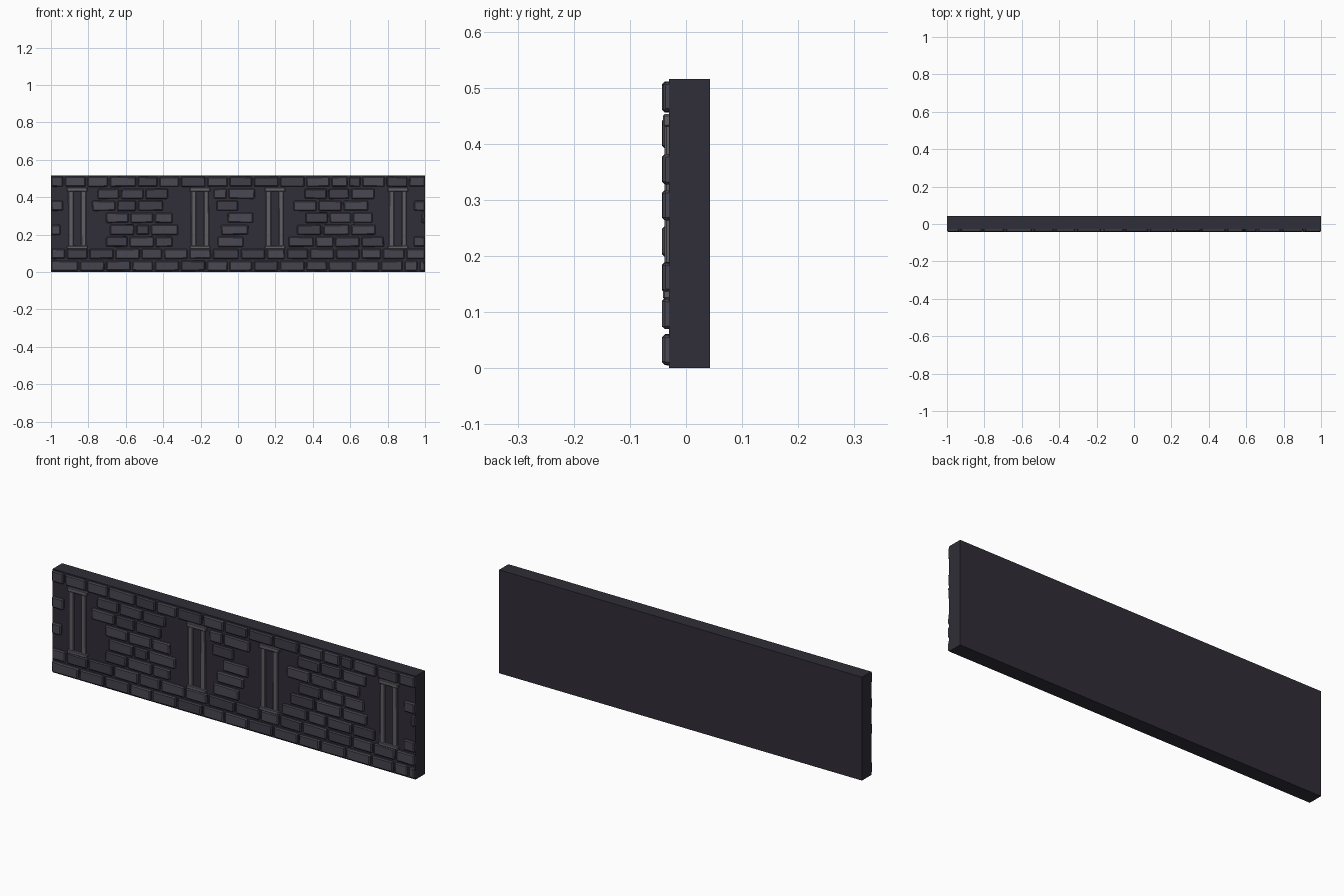
import bpy, bmesh, random
from mathutils import Vector

if "Cube" in bpy.data.objects:
    bpy.data.objects.remove(bpy.data.objects["Cube"])

random.seed(4)
BACK, FACE, FRONT = 0.043, -0.030, -0.043


def material(name, rgb):
    m = bpy.data.materials.new(name)
    m.diffuse_color = (*rgb, 1)
    m.use_nodes = True
    m.node_tree.nodes["Principled BSDF"].inputs["Base Color"].default_value = m.diffuse_color
    return m


wall_mat = material("dark_mortar", (0.030, 0.027, 0.038))
brick_mats = [material("brick_light", (0.068, 0.065, 0.087)),
              material("brick_mid", (0.060, 0.057, 0.077)),
              material("brick_dark", (0.050, 0.047, 0.064))]
trim_mat = material("trim_stone", (0.115, 0.113, 0.130))


def add_box(bm, x0, x1, y0, y1, z0, z1, bevel=0.0, jitter=0.0, mat=0):
    """Box, optionally chipped at its front corners and chamfered."""
    part = bmesh.new()
    bmesh.ops.create_cube(part, size=1)
    for v in part.verts:
        front = v.co.y < 0
        v.co = Vector((x1 if v.co.x > 0 else x0, y0 if front else y1,
                       z1 if v.co.z > 0 else z0))
        if jitter:
            v.co.x += random.uniform(0, jitter) * (1 if v.co.x < (x0 + x1) / 2 else -1)
            v.co.z += random.uniform(0, jitter) * (1 if v.co.z < (z0 + z1) / 2 else -1)
    if bevel:
        edges = [e for e in part.edges if any(v.co.y < y0 + 1e-5 for v in e.verts)]
        bmesh.ops.bevel(part, geom=edges, offset=bevel, segments=1,
                        affect='EDGES', profile=0.5)
    for f in part.faces:
        f.material_index = mat
    tmp = bpy.data.meshes.new("tmp")
    part.to_mesh(tmp)
    part.free()
    bm.from_mesh(tmp)
    bpy.data.meshes.remove(tmp)


def finish(bm, name, mats):
    mesh = bpy.data.meshes.new(name)
    for m in mats:
        mesh.materials.append(m)
    bm.to_mesh(mesh)
    bm.free()
    bpy.context.collection.objects.link(bpy.data.objects.new(name, mesh))


# Backing slab
bm = bmesh.new()
add_box(bm, -1, 1, FACE, BACK, 0, 0.515)
finish(bm, "wall_slab", [wall_mat])

# Brick courses, bottom to top: each run lists its joints in hundredths along x
courses = [
    [(-100, -85, -71, -57, -45, -31, -17, -5, 8, 22, 36, 48, 62, 76, 88.5, 96.5, 100)],
    [(-100, -92, -80, -66, -52, -40, -26.5, -14, 1, 15, 25.5, 38, 52, 65.5, 77, 89.5, 100)],
    [(-71, -58.5, -44.5, -34.5), (-11.5, 3.5), (26.5, 41, 51.5, 65.5, 78.5), (93.5, 100)],
    [(-100, -94.5), (-69, -55, -47, -31.5), (-9.5, 6), (31, 45, 60, 74)],
    [(-71, -58, -45, -34.5), (-6, 8.5), (35.5, 48.5, 61, 72.5), (97.5, 100)],
    [(-100, -93), (-78.5, -65, -54, -39.5), (-12, 0.5), (29, 42.5, 56, 70), (93.5, 100)],
    [(-75.5, -63, -50, -37), (-13.5, -5.5, 9.5), (35, 48, 60, 73.5)],
    [(-100, -93, -81, -69, -54, -42.5, -31, -17, -5, 8, 22, 36, 49.5, 59, 66, 79, 91, 100)],
]
GAP = 0.004
for row, runs in enumerate(courses):
    bm = bmesh.new()
    z0 = 0.005 + row * 0.0643
    for run in runs:
        for a, b in zip(run, run[1:]):
            x0 = a / 100 + (GAP if a > -100 else 0)
            x1 = b / 100 - (GAP if b < 100 else 0)
            add_box(bm, x0, x1, FRONT + random.uniform(0, 0.002), FACE + 0.003,
                    z0, z0 + 0.056, 0.005, 0.003, random.choice((0, 0, 1, 2)))
    finish(bm, f"brick_course_{row + 1}", brick_mats)

# Four recessed panel frames: two posts with a cap and a foot
for i, cx in enumerate((-0.86, -0.203, 0.197, 0.855)):
    bm = bmesh.new()
    for side in (-1, 1):
        px = cx + side * 0.034
        add_box(bm, px - 0.014, px + 0.014, -0.038, FACE + 0.003, 0.135, 0.435, 0.003, 0.002)
    for z0, z1 in ((0.122, 0.142), (0.430, 0.453)):
        add_box(bm, cx - 0.055, cx + 0.055, -0.041, FACE + 0.003, z0, z1, 0.003, 0.002)
    finish(bm, f"panel_frame_{i + 1}", [trim_mat])
